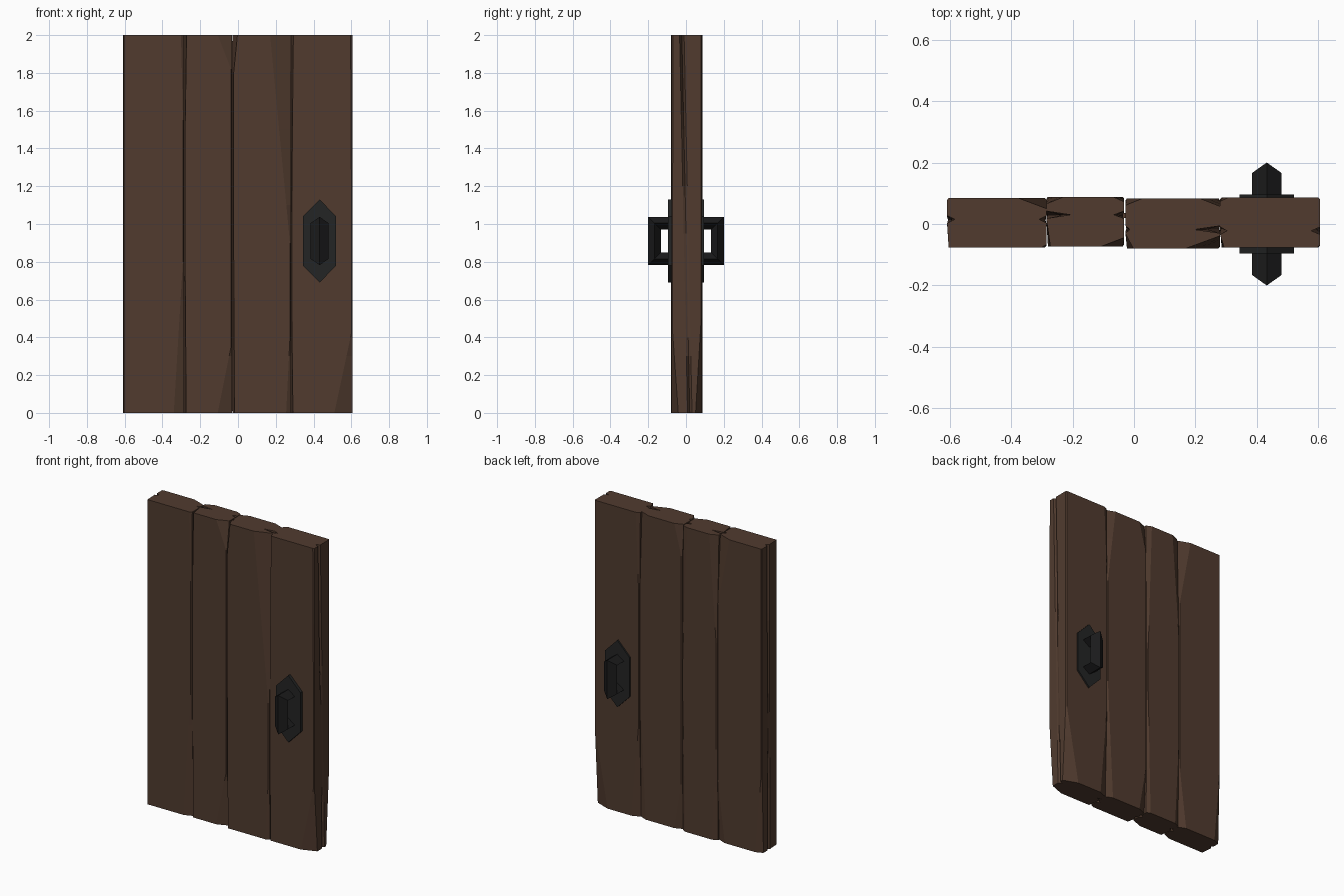
import bpy, bmesh, math
from mathutils import Vector

if "Cube" in bpy.data.objects:
    bpy.data.objects.remove(bpy.data.objects["Cube"])


def material(name, rgb):
    m = bpy.data.materials.new(name)
    m.diffuse_color = (*rgb, 1)
    m.use_nodes = True
    m.node_tree.nodes["Principled BSDF"].inputs["Base Color"].default_value = m.diffuse_color
    return m


WOOD = material("dark_wood", (0.082, 0.044, 0.028))
PLATE = material("iron_plate", (0.017, 0.018, 0.018))
GRIP = material("black_iron", (0.011, 0.011, 0.0115))
H = 2.0


def make_object(name, bm, mat):
    bmesh.ops.recalc_face_normals(bm, faces=bm.faces)
    me = bpy.data.meshes.new(name)
    bm.to_mesh(me)
    bm.free()
    me.materials.append(mat)
    ob = bpy.data.objects.new(name, me)
    bpy.context.collection.objects.link(ob)
    return ob


def loft(bm, rings, closed=False):
    """Skin a list of point rings; cap the two ends unless closed."""
    vs = [[bm.verts.new(p) for p in r] for r in rings]
    n = len(vs[0])
    for a, b in zip(vs, vs[1:]):
        for i in range(n):
            j = (i + 1) % n
            bm.faces.new((a[i], a[j], b[j], b[i]))
    bm.faces.new(vs[0])
    bm.faces.new(vs[-1])


def taper(z, spec):
    """Chip size at height z: (bottom size, bottom run, top size, top run)."""
    b, br, t, tr = spec
    low = b * max(0, 1 - z / br) if br else 0
    high = t * max(0, 1 - (H - z) / tr) if tr else 0
    return low + high


NONE = (0, 0, 0, 0)


def plank(name, x0, x1, fl=NONE, fr=NONE, br=NONE, bl=NONE,
          left_slot=NONE, right_slot=NONE, slot_y=(0.0, 0.0), y=(-0.075, 0.085)):
    """Board with chipped corners (front/back, left/right) and split sides."""
    yf, yb = y
    levels = {0.0, H}
    for s in (fl, fr, br, bl, left_slot, right_slot):
        levels |= {round(s[1], 3), round(H - s[3], 3)}
    rings = []
    for z in sorted(levels):
        a, b, c, d = (0.005 + taper(z, s) for s in (fl, fr, br, bl))
        da, db, dc, dd = (0.004 + 0.33 * v for v in (a, b, c, d))
        ls, rs = (0.003 + taper(z, s) for s in (left_slot, right_slot))
        m = slot_y[0] + (slot_y[1] - slot_y[0]) * z / H
        w = 0.012
        rings.append([(px, py, z) for px, py in (
            (x0 + a, yf), (x1 - b, yf), (x1, yf + db),
            (x1, m - w), (x1 - rs, m), (x1, m + w),
            (x1, yb - dc), (x1 - c, yb), (x0 + d, yb), (x0, yb - dd),
            (x0, m + w), (x0 + ls, m), (x0, m - w))])
    bm = bmesh.new()
    loft(bm, rings)
    return make_object(name, bm, WOOD)


# Four chipped boards, left to right
plank("plank_outer_left", -0.608, -0.285,
      fr=(0.05, 0.83, 0.012, 0.5), br=(0.05, 0.4, 0.085, 0.45),
      bl=(0.04, 0.5, 0.0, 0), left_slot=(0.015, 0.8, 0.022, 1.1),
      right_slot=(0.015, 0.6, 0.02, 0.5), slot_y=(0.01, 0.015), y=(-0.077, 0.084))
plank("plank_inner_left", -0.285, -0.032,
      fl=(0.006, 0.8, 0.008, 0.5), fr=(0.07, 0.35, 0.07, 0.18),
      bl=(0.03, 0.6, 0.05, 0.7), br=(0.02, 0.9, 0.03, 0.9),
      left_slot=(0.02, 0.3, 0.075, 0.5), right_slot=(0.02, 0.9, 0.03, 0.6),
      slot_y=(0.02, 0.03), y=(-0.073, 0.088))
plank("plank_inner_right", -0.028, 0.28,
      fl=(0.005, 0.9, 0.02, 0.2), fr=(0.02, 0.4, 0.105, 1.1),
      bl=(0.05, 0.3, 0.05, 0.2), br=(0.04, 0.8, 0.06, 0.5),
      left_slot=(0.01, 0.9, 0.012, 0.9), right_slot=(0.02, 0.4, 0.08, 0.4),
      slot_y=(-0.01, -0.018), y=(-0.079, 0.083))
plank("plank_outer_right", 0.28, 0.605,
      fl=(0.006, 0.5, 0.008, 0.85), fr=(0.09, 0.42, 0.004, 0.8),
      br=(0.09, 0.5, 0.0, 0), bl=(0.05, 0.6, 0.02, 0.5),
      left_slot=(0.02, 0.3, 0.02, 0.4), right_slot=(0.02, 0.4, 0.025, 1.05),
      slot_y=(0.02, -0.022), y=(-0.076, 0.086))

# Backing strip closing the middle of the seams
bm = bmesh.new()
loft(bm, [[(-0.037, 0.02, z), (-0.023, 0.02, z), (-0.023, 0.035, z),
           (-0.037, 0.035, z)] for z in (0.01, 1.97)])
make_object("seam_tongue", bm, WOOD)


def mirror_to_back(ob):
    m = ob.modifiers.new("both_sides", 'MIRROR')
    m.use_axis = (False, True, False)


# Six-sided backplate on both faces
CX, CZ = 0.432, 0.91
outline = [(0, -0.22), (0.088, -0.13), (0.088, 0.13),
           (0, 0.22), (-0.088, 0.13), (-0.088, -0.13)]
bm = bmesh.new()
loft(bm, [[(CX + x, y, CZ + z) for x, z in outline] for y in (-0.06, -0.096)])
mirror_to_back(make_object("handle_plate", bm, PLATE))

# U-shaped grip: diamond section swept with mitred corners
half_w, r = 0.048, 0.034
path = [((-0.09, -0.094), (0, -1)), ((-0.166, -0.094), (-1, -1)),
        ((-0.166, 0.094), (-1, 1)), ((-0.09, 0.094), (0, 1))]
rings = []
for (y, z), (ny, nz) in path:
    rings.append([(CX + half_w, y, CZ + z), (CX, y + r * ny, CZ + z + r * nz),
                  (CX - half_w, y, CZ + z), (CX, y - r * ny, CZ + z - r * nz)])
bm = bmesh.new()
loft(bm, rings)
mirror_to_back(make_object("handle_grip", bm, GRIP))
